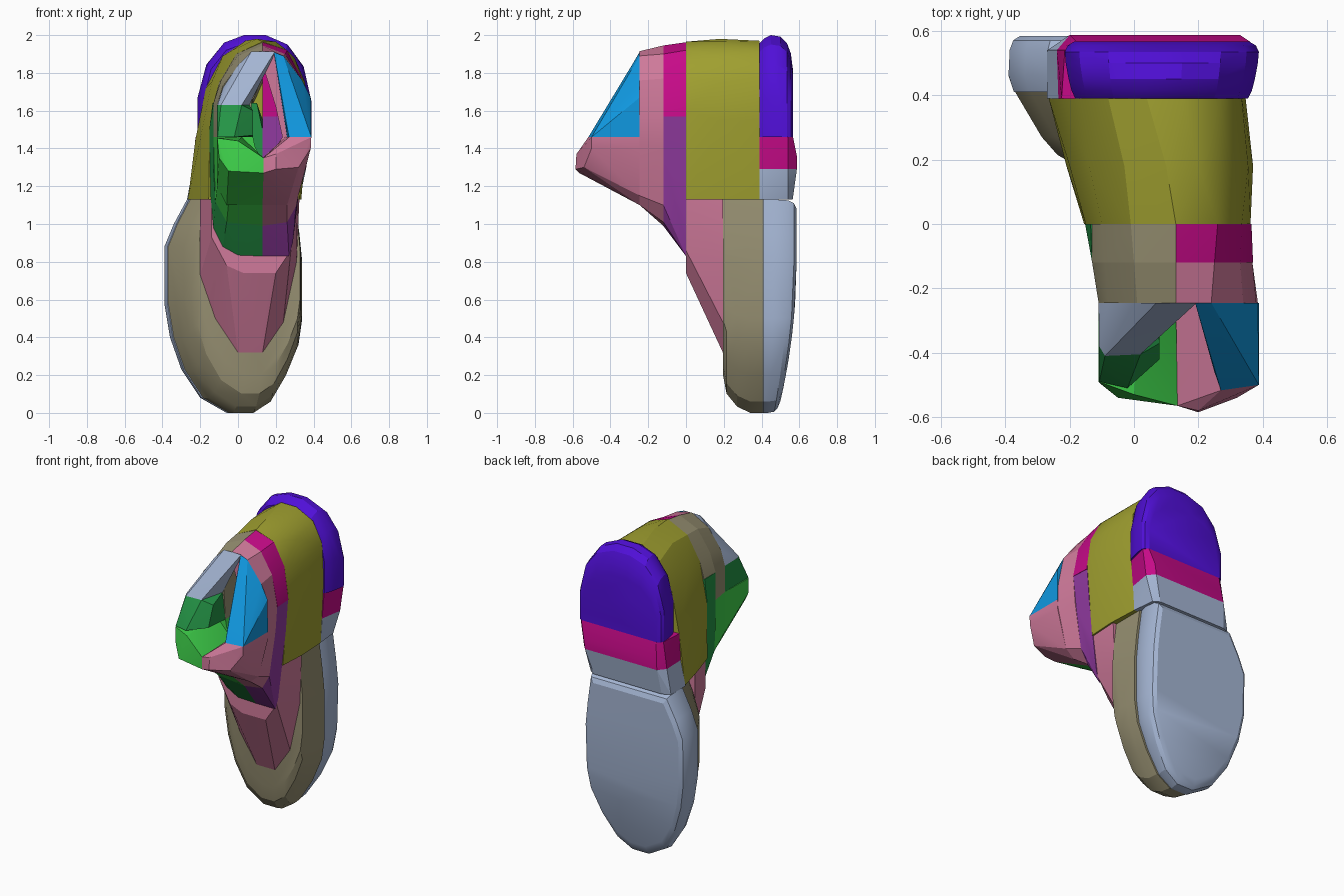
import bpy, bmesh, math

old = bpy.data.objects.get("Cube")
if old:
    bpy.data.objects.remove(old, do_unlink=True)


def srgb(c):
    c /= 255
    return c / 12.92 if c <= 0.04045 else ((c + 0.055) / 1.055) ** 2.4


def material(name, *rgb):
    m = bpy.data.materials.new(name)
    col = [srgb(c) for c in rgb] + [1]
    m.diffuse_color = col
    m.use_nodes = True
    m.node_tree.nodes["Principled BSDF"].inputs["Base Color"].default_value = col
    return m


VIOLET = material("violet", 80, 15, 215)
OLIVE = material("olive", 160, 160, 48)
PINK = material("dusty pink", 208, 122, 155)
MAGENTA = material("magenta", 198, 10, 136)
PURPLE = material("purple", 145, 58, 160)
BLUE = material("sky blue", 16, 152, 224)
GREEN = material("deep green", 36, 148, 70)
LIME = material("bright green", 62, 208, 74)
TAN = material("tan", 151, 144, 114)
GREY = material("blue grey", 165, 182, 212)


def finish(name, mat, bm):
    bmesh.ops.recalc_face_normals(bm, faces=bm.faces)
    me = bpy.data.meshes.new(name)
    bm.to_mesh(me)
    bm.free()
    me.materials.append(mat)
    me.shade_smooth()
    me.set_sharp_from_angle(angle=math.radians(22))
    bpy.context.collection.objects.link(bpy.data.objects.new(name, me))


def hull(name, mat, pts):
    """Convex block wrapped around a few corner points."""
    bm = bmesh.new()
    for p in pts:
        bm.verts.new(p)
    bmesh.ops.convex_hull(bm, input=bm.verts)
    bmesh.ops.delete(bm, geom=[v for v in bm.verts if not v.link_faces], context='VERTS')
    bmesh.ops.dissolve_limit(bm, angle_limit=0.01, verts=bm.verts, edges=bm.edges)
    finish(name, mat, bm)


def at(y, outline):
    return [(x, y, z) for x, z in outline]


def scaled(y, outline, cx, cz, sx, sz):
    return [(cx + (x - cx) * sx, y, cz + (z - cz) * sz) for x, z in outline]


def ring_part(name, mat, y0, y1, stations):
    """Four-sided strip; each station is back outer, front outer and inner (x, z)."""
    bm = bmesh.new()
    rows = []
    for b, f, i in stations:
        rows.append([bm.verts.new(p) for p in (
            (b[0], y0, b[1]), (f[0], y1, f[1]), (i[0], y1, i[1]), (i[0], y0, i[1]))])
    for r, s in zip(rows, rows[1:]):
        for k in range(4):
            bm.faces.new((r[k], r[(k + 1) % 4], s[(k + 1) % 4], s[k]))
    bm.faces.new(rows[0])
    bm.faces.new(rows[-1][::-1])
    finish(name, mat, bm)


# Lower lobe: flat rounded back and tapering front
LOBE = [(-.27, 1.13), (-.34, 1.0), (-.39, .88), (-.39, .58), (-.36, .4), (-.3, .23),
        (-.2, .08), (-.06, 0), (.06, 0), (.16, .06), (.25, .2), (.32, .36),
        (.34, .5), (.34, .8), (.325, .95), (.3, 1.13)]
pts = []
for t, s in ((0, .955), (.3, 1), (.75, .99), (.92, .96), (1, .9)):
    for x, y, z in scaled(0, LOBE, -.02, .65, s, s):
        if t == 0:
            z = (z - .65) / s + .65
        depth = .175 - .1 * (max(0, .8 - z) / .8) ** 2
        pts.append((x, .41 + t * depth, z))
hull("lobe_back", GREY, pts)

pts = []
for y, sx, sz in ((.41, .97, 1), (.34, .91, 1), (.27, .85, .97), (.215, .78, .91), (.195, .73, .82)):
    pts += scaled(y, LOBE, .3, 1.13, sx, sz)
hull("lobe_middle", TAN, pts)

hull("lobe_front", PINK,
     at(.195, [(-.2, 1.13), (-.2, .73), (-.12, .5), (0, .32), (.13, .32), (.24, .48),
               (.31, .8), (.325, 1.13)]) +
     at(0, [(-.14, 1.13), (-.14, .93), (-.06, .78), (.03, .74), (.2, .74), (.28, .86), (.315, 1.13)]))

# Upper body
FRONT_ARCH = [(-.155, 1.13), (-.15, 1.5), (-.1, 1.75), (-.01, 1.9), (.13, 1.965),
              (.26, 1.92), (.335, 1.78), (.362, 1.6), (.325, 1.13)]
hull("upper_body", OLIVE,
     at(0, FRONT_ARCH) +
     at(.18, [(-.21, 1.13), (-.2, 1.45), (-.14, 1.75), (-.03, 1.92), (.1, 1.98), (.2, 1.965),
              (.3, 1.88), (.355, 1.75), (.37, 1.55), (.335, 1.13)]) +
     at(.39, [(-.265, 1.13), (-.225, 1.45), (-.17, 1.72), (-.08, 1.89), (.04, 1.97), (.15, 1.97),
              (.27, 1.91), (.335, 1.78), (.347, 1.55), (.325, 1.13)]))

# Rounded back cap
CAP = [(-.215, 1.46), (-.215, 1.68), (-.17, 1.85), (-.08, 1.96), (.03, 2), (.15, 2),
       (.27, 1.95), (.35, 1.84), (.388, 1.67), (.388, 1.46)]
pts = []
for y, sx, sz in ((.39, .89, .92), (.415, .93, .97), (.45, .96, 1), (.5, .99, .985),
                  (.535, 1, .92), (.555, .97, .82), (.567, .9, .65)):
    pts += scaled(y, CAP, .08, 1.46, sx, sz)
hull("back_cap", VIOLET, pts)

# Bands below the cap
hull("back_band", MAGENTA,
     at(.39, [(-.235, 1.29), (-.225, 1.46), (.35, 1.46), (.335, 1.29)]) +
     at(.54, [(-.24, 1.29), (-.215, 1.46), (.385, 1.46), (.36, 1.29)]) +
     at(.567, [(-.18, 1.46), (.36, 1.46)]) +
     at(.587, [(-.2, 1.29), (.32, 1.29), (-.16, 1.36), (.33, 1.36)]))
hull("back_neck", GREY,
     at(.39, [(-.27, 1.13), (-.235, 1.29), (.335, 1.29), (.325, 1.13)]) +
     at(.54, [(-.27, 1.13), (-.24, 1.29), (.36, 1.29), (.31, 1.13)]) +
     at(.565, [(-.22, 1.13), (.27, 1.13)]) + at(.587, [(-.2, 1.29), (.32, 1.29)]))

# Collar in front of the body
hull("collar_top_right", TAN,
     at(0, [(-.13, 1.64), (-.1, 1.75), (-.01, 1.9), (.13, 1.962), (.13, 1.75), (.1, 1.68), (.08, 1.64)]) +
     at(-.12, [(-.13, 1.64), (-.09, 1.76), (0, 1.89), (.13, 1.945), (.13, 1.78), (.08, 1.66)]))
hull("collar_top_left", MAGENTA,
     at(0, [(.13, 1.962), (.26, 1.92), (.335, 1.78), (.365, 1.57), (.13, 1.57)]) +
     at(-.12, [(.13, 1.945), (.25, 1.9), (.33, 1.77), (.37, 1.57), (.13, 1.57)]))
hull("collar_bottom_right", GREEN,
     at(0, [(-.135, 1.64), (-.152, 1.5), (-.145, 1.15), (-.13, .98), (-.08, .88), (0, .835),
            (.13, .83), (.13, 1.55), (.1, 1.64)]) +
     at(-.12, [(-.13, 1.64), (-.13, 1.3), (-.12, 1.12), (-.06, 1.01), (.13, .99), (.13, 1.5), (.1, 1.64)]))
hull("collar_bottom_left", PURPLE,
     at(0, [(.13, .83), (.27, .83), (.29, .9), (.315, 1.1), (.345, 1.35), (.362, 1.57), (.13, 1.57)]) +
     at(-.12, [(.13, .99), (.26, 1.01), (.31, 1.1), (.345, 1.35), (.368, 1.57), (.13, 1.57)]))

# Open ring in front of the collar: back outer, front outer, inner
TOP = ((.13, 1.945), (.13, 1.915), (.13, 1.84))
BOTTOM = ((.13, .99), (.13, 1.1), (.13, 1.33))
RIGHT = ((-.13, 1.46), (-.11, 1.46), (.08, 1.46))
ring_part("ring_left", PINK, -.12, -.245, [
    TOP, ((.25, 1.9), (.24, 1.89), (.16, 1.75)), ((.33, 1.77), (.34, 1.76), (.2, 1.62)),
    ((.368, 1.57), (.38, 1.57), (.22, 1.53)), ((.355, 1.4), (.385, 1.42), (.235, 1.46)),
    ((.31, 1.1), (.32, 1.15), (.19, 1.39)), ((.26, 1.01), (.26, 1.1), (.15, 1.35)), BOTTOM])
ring_part("ring_bottom_right", LIME, -.12, -.245, [
    BOTTOM, ((-.06, 1.01), (-.05, 1.11), (.11, 1.37)),
    ((-.12, 1.12), (-.11, 1.2), (.09, 1.41)), RIGHT])
ring_part("ring_top_right", TAN, -.12, -.245, [
    RIGHT, ((-.13, 1.64), (-.11, 1.63), (.07, 1.65)), ((-.09, 1.76), (-.08, 1.73), (.085, 1.73)),
    ((0, 1.89), (.01, 1.85), (.11, 1.79)), TOP])

# Projecting snout with an opening on its sloped top
hull("snout_brow", GREY,
     at(-.245, [(-.11, 1.63), (-.08, 1.72), (0, 1.84), (.07, 1.912), (.195, 1.912), (.18, 1.87), (.06, 1.63)]) +
     [(-.108, -.38, 1.63), (-.09, -.41, 1.63), (.02, -.405, 1.63), (.08, -.345, 1.73)])
hull("snout_side_left", BLUE,
     at(-.245, [(.19, 1.91), (.24, 1.89), (.34, 1.76), (.385, 1.67), (.388, 1.46), (.26, 1.46)]) +
     [(.388, -.5, 1.46), (.27, -.517, 1.46), (.25, -.46, 1.55)])
hull("snout_side_right", GREEN,
     at(-.245, [(-.11, 1.46), (-.11, 1.63), (.06, 1.63), (.08, 1.46)]) +
     [(-.108, -.49, 1.46), (-.02, -.51, 1.46), (.08, -.42, 1.47), (.08, -.37, 1.6),
      (-.108, -.38, 1.63), (-.09, -.41, 1.63), (.02, -.405, 1.63)])
hull("snout_jaw_right", LIME,
     at(-.245, [(-.11, 1.46), (-.11, 1.2), (-.06, 1.1), (.13, 1.1), (.13, 1.34), (.02, 1.46)]) +
     [(-.11, -.49, 1.455), (-.1, -.5, 1.35), (-.05, -.54, 1.28), (.135, -.565, 1.27),
      (.135, -.565, 1.35), (0, -.53, 1.44)])
hull("snout_jaw_left", PINK,
     at(-.245, [(.13, 1.1), (.26, 1.1), (.32, 1.15), (.385, 1.4), (.388, 1.46), (.25, 1.46), (.13, 1.35)]) +
     [(.135, -.565, 1.27), (.2, -.585, 1.29), (.32, -.54, 1.3), (.385, -.5, 1.4),
      (.388, -.5, 1.46), (.27, -.517, 1.46), (.2, -.58, 1.37), (.135, -.565, 1.35)])
